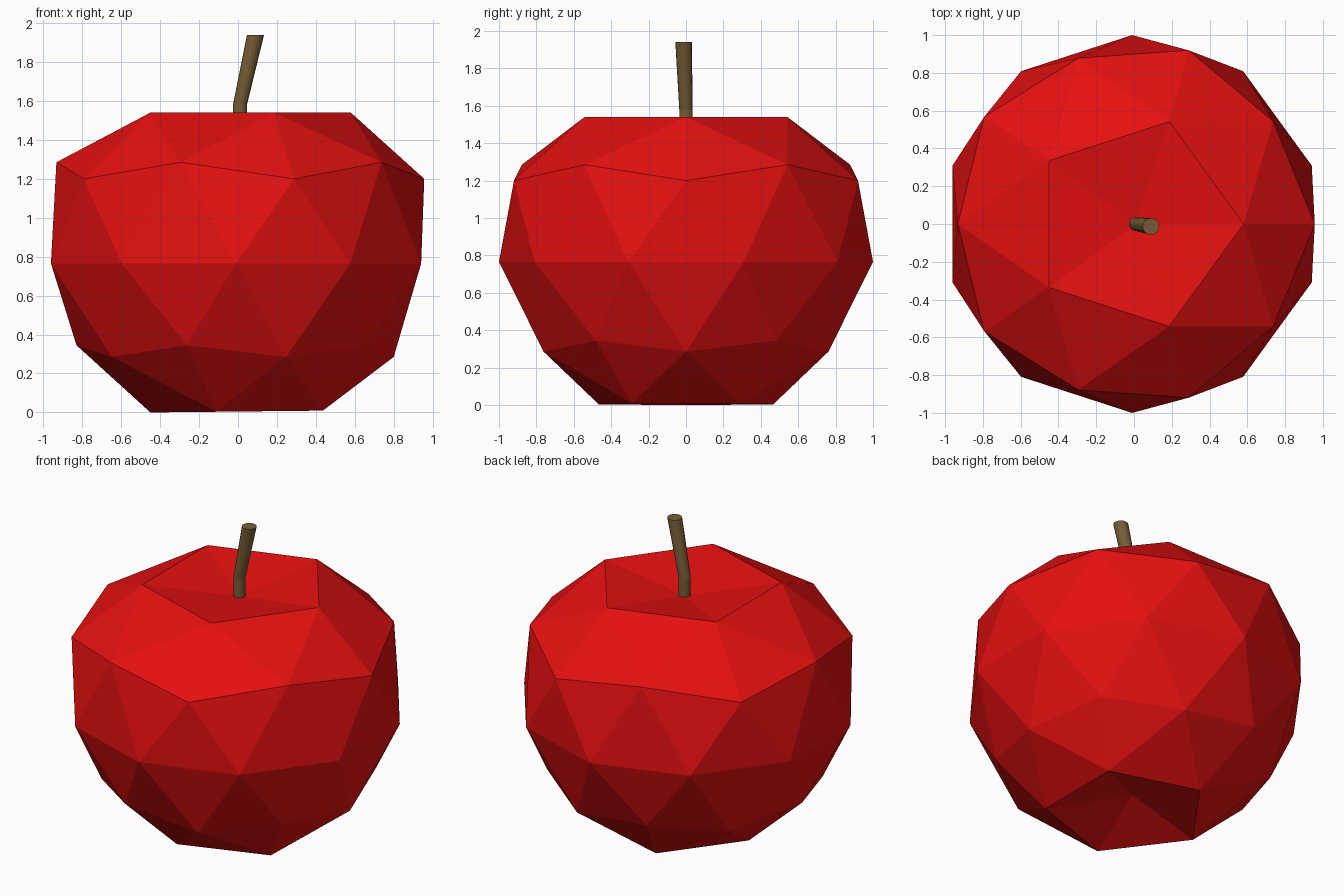
import bpy, bmesh
from math import cos, sin, pi, hypot
from mathutils import Vector

cube = bpy.data.objects.get("Cube")
if cube:
    bpy.data.objects.remove(cube)


def material(name, color):
    mat = bpy.data.materials.new(name)
    mat.use_nodes = True
    mat.diffuse_color = color
    mat.node_tree.nodes["Principled BSDF"].inputs["Base Color"].default_value = color
    return mat


def add_object(name, bm, mat):
    bmesh.ops.recalc_face_normals(bm, faces=bm.faces)
    mesh = bpy.data.meshes.new(name)
    bm.to_mesh(mesh)
    bm.free()
    mesh.materials.append(mat)
    obj = bpy.data.objects.new(name, mesh)
    bpy.context.collection.objects.link(obj)
    return obj


red = material("apple red", (0.78, 0.005, 0.005, 1))
brown = material("stem brown", (0.18, 0.11, 0.037, 1))

# Fruit: an icosphere with each level given a new radius, height and x centre
levels = [  # unit sphere height, radius, height, x centre
    (-1.0, 0, 0.13, 0.01),
    (-0.85, 0.49, 0.005, 0.04),
    (-0.526, 0.80, 0.285, 0),
    (-0.447, 0.82, 0.345, -0.01),
    (0, 1.0, 0.765, -0.01),
    (0.447, 0.967, 1.2, -0.01),
    (0.526, 0.923, 1.285, -0.01),
    (0.85, 0.57, 1.54, 0.01),
    (1.0, 0, 1.46, 0.01),
]
bm = bmesh.new()
bmesh.ops.create_icosphere(bm, subdivisions=2, radius=1)
for v in bm.verts:
    _, radius, height, centre = min(levels, key=lambda l: abs(l[0] - v.co.z))
    flat = hypot(v.co.x, v.co.y)
    k = radius / flat if flat > 0.01 else 0
    tilt = 0.01 * v.co.x if height < 0.1 else 0
    v.co = Vector((v.co.x * k + centre, v.co.y * k, height + tilt))
add_object("apple_body", bm, red)

# Stem: level rings swept along a bent path
SIDES = 16
path = [(0.01, 0, 1.42, 0.036), (0.01, 0, 1.58, 0.036), (0.09, -0.013, 1.94, 0.044)]
bm = bmesh.new()
rings = []
for x, y, z, r in path:
    rings.append([bm.verts.new((x + r * cos(2 * pi * i / SIDES),
                                y + r * sin(2 * pi * i / SIDES), z))
                  for i in range(SIDES)])
for low, high in zip(rings, rings[1:]):
    for i in range(SIDES):
        j = (i + 1) % SIDES
        bm.faces.new((low[i], low[j], high[j], high[i]))
bm.faces.new(rings[0][::-1])
bm.faces.new(rings[-1])
add_object("stem", bm, brown)
